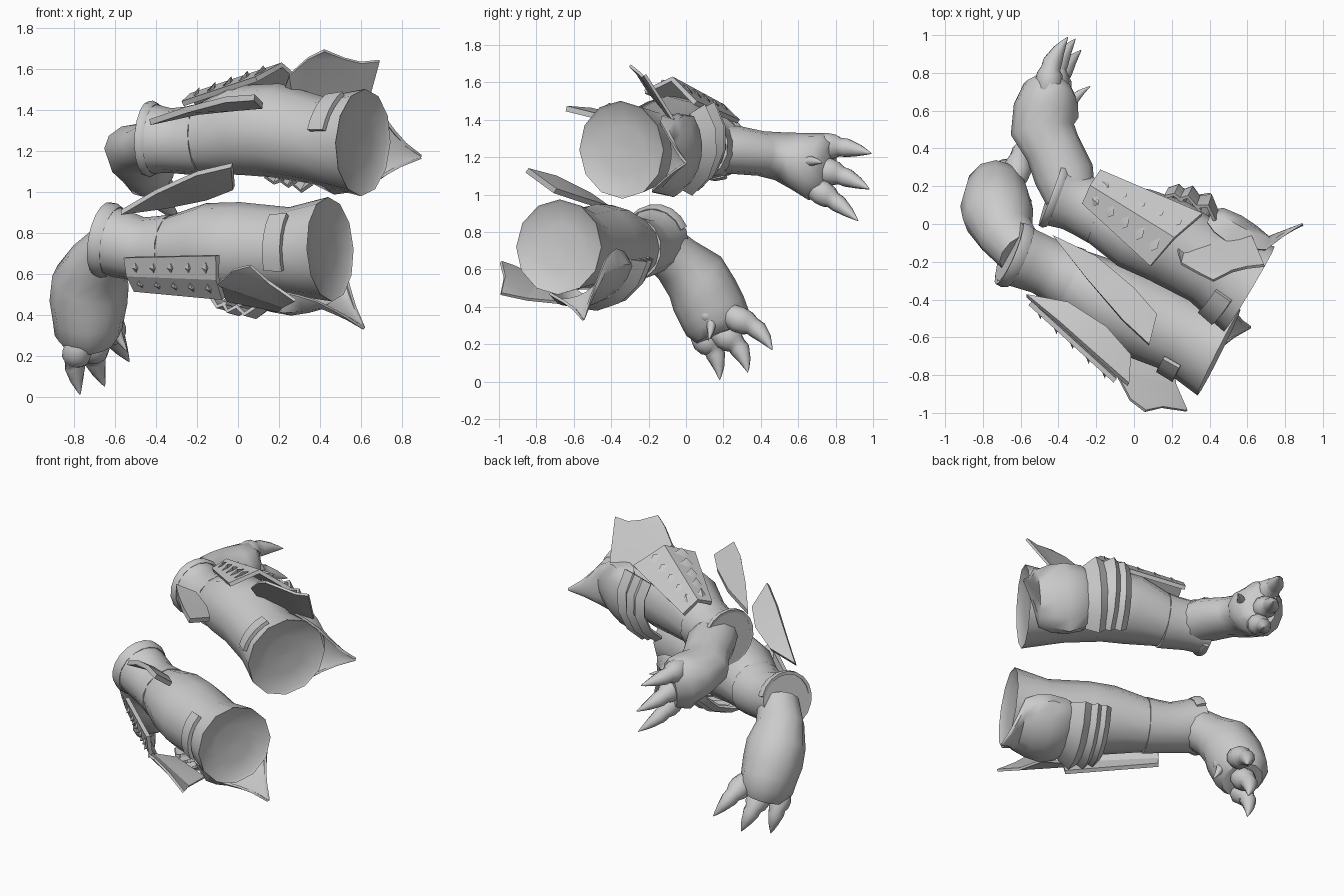
import bpy, bmesh, math
from mathutils import Vector as V

if "Cube" in bpy.data.objects:
    bpy.data.objects.remove(bpy.data.objects["Cube"])

grey = bpy.data.materials.new("plain_grey")
grey.diffuse_color = (0.6, 0.6, 0.6, 1)
grey.use_nodes = True
grey.node_tree.nodes["Principled BSDF"].inputs["Base Color"].default_value = grey.diffuse_color


def finish(name, bm, thick=0.0, angle=35):
    """Turn a bmesh into a named object, thickened and smooth shaded."""
    bmesh.ops.recalc_face_normals(bm, faces=bm.faces)
    me = bpy.data.meshes.new(name)
    bm.to_mesh(me)
    bm.free()
    me.materials.append(grey)
    ob = bpy.data.objects.new(name, me)
    bpy.context.collection.objects.link(ob)
    bpy.ops.object.select_all(action='DESELECT')
    ob.select_set(True)
    bpy.context.view_layer.objects.active = ob
    if thick:
        m = ob.modifiers.new("thickness", 'SOLIDIFY')
        m.thickness, m.offset = thick, 0
        bpy.ops.object.modifier_apply(modifier=m.name)
    bpy.ops.object.shade_smooth_by_angle(angle=math.radians(angle))
    return ob


def grid(name, rows, closed=False, caps=False, thick=0.0, angle=50):
    """Skin rows of points with quads."""
    bm = bmesh.new()
    vs = [[bm.verts.new(p) for p in r] for r in rows]
    n = len(vs[0])
    for a, b in zip(vs, vs[1:]):
        for i in range(n if closed else n - 1):
            j = (i + 1) % n
            bm.faces.new((a[i], a[j], b[j], b[i]))
    if caps:
        bm.faces.new(vs[0])
        bm.faces.new(vs[-1])
    return finish(name, bm, thick, angle)


def arc(c, tangent, out, r1, r2, half, n, closed=False):
    """Points around a centre, starting angles measured from the out direction."""
    t = tangent.normalized()
    u = (out - t * out.dot(t)).normalized()
    w = t.cross(u)
    if closed:
        angs = [2 * math.pi * i / n for i in range(n)]
    else:
        angs = [math.radians(half) * (2 * i / (n - 1) - 1) for i in range(n)]
    return [c + u * math.cos(a) * r1 + w * math.sin(a) * r2 for a in angs]


def loft(name, rings, out, n=12, caps=True, thick=0.0):
    """rings: (x, y, z, radius along out, radius across)."""
    cs = [V(r[:3]) for r in rings]
    rows = []
    for i, r in enumerate(rings):
        t = cs[min(i + 1, len(cs) - 1)] - cs[max(i - 1, 0)]
        rows.append(arc(cs[i], t, V(out), r[3], r[-1], 180, n, True))
    return grid(name, rows, True, caps, thick)


def forearm(name, arm, n=12):
    """Closed sleeve whose elbow end is a shallow dish."""
    rows = []
    for i, r in enumerate(arm):
        t = V(arm[min(i + 1, len(arm) - 1)][:3]) - V(arm[max(i - 1, 0)][:3])
        rows.append(arc(V(r[:3]), t, V((0, 0, 1)), r[3], r[3], 180, n, True))
    c, d = V(arm[0][:3]), (V(arm[1][:3]) - V(arm[0][:3])).normalized()
    dish = [[c + (p - c) * f + d * h for p in rows[0]] for f, h in ((.02, .035), (.5, .028), (.94, .012))]
    grid(name, dish + rows, True, True)


def sample(arm, s):
    """Centre, radius and direction at ring position s."""
    i = min(int(s), len(arm) - 2)
    f = s - i
    a, b = arm[i], arm[i + 1]
    c = V(a[:3]).lerp(V(b[:3]), f)
    lo, hi = arm[max(i - 1, 0)], arm[min(i + 2, len(arm) - 1)]
    return c, a[3] + (b[3] - a[3]) * f, V(hi[:3]) - V(lo[:3])


def patch(name, arm, stops, out, half, thick, n=9):
    """Curved piece over the arm; stops are (ring position, height off arm)."""
    rows = []
    for s, off in stops:
        c, r, t = sample(arm, s)
        rows.append(arc(c, t, V(out), r + off, r + off, half, n))
    return grid(name, rows, thick=thick)


def plate(name, pts, thick):
    bm = bmesh.new()
    bm.faces.new([bm.verts.new(p) for p in pts])
    bmesh.ops.triangulate(bm, faces=bm.faces)
    return finish(name, bm, thick, 20)


def spiked_plate(name, corners, normal, crest):
    """Slab creased along its middle, with rows of low scale-like studs."""
    a, b, c, d = map(V, corners)
    nrm = V(normal).normalized()
    m0, m1 = (a + d) / 2 + nrm * crest[0], (b + c) / 2 + nrm * crest[1]
    grid(name, [(a, b), (m0, m1), (d, c)], thick=0.026, angle=15)
    bm = bmesh.new()
    along = (b - a).normalized() * 0.04
    for i in range(5):
        u = (i + 0.5) / 5.2
        for (p0, p1), (q0, q1) in (((a, b), (m0, m1)), ((m0, m1), (d, c))):
            p, q = p0.lerp(p1, u), q0.lerp(q1, u)
            mid, side = (p + q) / 2, (q - p) * 0.4
            base = [bm.verts.new(mid + k) for k in (along * 0.6, side, -along, -side)]
            tip = bm.verts.new(mid + nrm * 0.04 + along)
            for k in range(4):
                bm.faces.new((base[k], base[(k + 1) % 4], tip))
    finish(name + "_studs", bm)


def elbow_cap(name, arm, out, tip):
    """Domed guard that tapers into a spike."""
    out, tip, rows = V(out), V(tip), []
    for s, off, half in ((1.5, .03, 48), (1.3, .075, 56), (.95, .09, 60), (.55, .065, 55), (.2, .035, 45)):
        c, r, t = sample(arm, s)
        ring = arc(c, t, out, r + off, r + off, half, 9)
        # edges hug the arm while the middle bulges
        for i in (0, 8):
            ring[i] = c + (ring[i] - c).normalized() * (r + 0.012)
        rows.append(ring)
    mid = rows[4][4]
    for f, g in ((0.3, .3), (0.6, .58), (0.97, .97)):
        rows.append([p.lerp(mid, f * .5).lerp(tip, g) for p in rows[4]])
    grid(name, rows, thick=0.015)


def claw(name, base, tip, bend, r=0.058):
    """Rounded finger ending in a curved point."""
    b, t, rings = V(base), V(tip), []
    for f, k in ((-.25, .6), (-.1, 1), (.08, 1.15), (.25, 1.05), (.36, .8), (.5, .8), (.75, .5), (.92, .2), (1, .03)):
        p = b.lerp(t, f) + V(bend) * math.sin(math.pi * max(f, 0))
        rings.append((*p, r * k))
    loft(name, rings, (0.3, 0.2, 1), 10)


def gauntlet(tag, arm, hand, hand_out, front, elbow, tip, buckle, claws, bend):
    forearm(tag + "_forearm", arm[:5])
    cuff = [sample(arm, s) for s in (3.9, 4.4, 5, 5.5, 6)]
    loft(tag + "_wrist_cuff", [(*c, r + 0.008) for c, r, t in cuff], (0, 0, 1), 14)
    patch(tag + "_cuff_lip", arm, ((5.7, .004), (5.85, .014), (6, .008)), front, 150, 0.02, 16)
    loft(tag + "_hand", hand, hand_out, 12)
    elbow_cap(tag + "_elbow_guard", arm, elbow, tip)
    # overlapping bands beside the elbow guard
    for i in range(3):
        s = 1.4 + i * 0.36
        patch(f"{tag}_band_{i + 1}", arm, ((s, .05), (s + .28, .105 - .015 * i), (s + .48, .06 - .01 * i)),
              elbow, 48, 0.018, 5)
    patch(tag + "_buckle", arm, ((buckle[0], .012), (buckle[1], .012)), front, buckle[2], 0.024, 6)
    for i, (b, t, r) in enumerate(claws):
        claw(f"{tag}_claw_{i + 1}", b, t, bend, r)


# upper gauntlet
upper = [(.61, -.345, 1.24, .262), (.40, -.22, 1.25, .215), (.18, -.09, 1.30, .23), (0, -.02, 1.30, .22),
         (-.2, .07, 1.25, .163), (-.33, .12, 1.25, .15), (-.44, .16, 1.26, .165)]
gauntlet("upper", upper,
         [(-.33, .12, 1.25, .13, .13), (-.37, .26, 1.24, .16, .13), (-.43, .40, 1.22, .15, .12),
          (-.485, .50, 1.205, .17, .13), (-.465, .60, 1.18, .175, .155), (-.44, .70, 1.15, .15, .185),
          (-.41, .76, 1.14, .09, .15)],
         (1, 0, 0), (-.34, -.64, .6), (.43, .9, -.2), (.9, 0, 1.17), (.32, .72, 27),
         [((-.45, .73, 1.26), (-.35, .99, 1.22), .064), ((-.42, .74, 1.13), (-.31, .98, 1.03), .064),
          ((-.40, .71, 1.02), (-.28, .92, .86), .06), ((-.34, .60, 1.17), (-.23, .73, 1.17), .035)],
         (-.03, 0, .01))
plate("upper_elbow_fin", [(.22, -.08, 1.47), (.25, -.21, 1.57), (.34, -.26, 1.65), (.42, -.30, 1.69),
                          (.52, -.25, 1.65), (.60, -.23, 1.63), (.69, -.22, 1.64), (.63, -.08, 1.42),
                          (.58, 0, 1.28), (.3, 0, 1.28)], 0.016)
plate("upper_side_blade", [(-.43, -.06, 1.34), (-.2, -.17, 1.39), (0, -.34, 1.41), (.12, -.48, 1.42),
                           (.08, -.64, 1.46), (-.06, -.51, 1.45), (-.25, -.29, 1.40)], 0.03)
spiked_plate("upper_forearm_plate", [(-.27, .11, 1.43), (.09, -.22, 1.55), (.36, .05, 1.49), (-.18, .28, 1.39)],
             (-.1, .1, 1), (.06, .10))

# lower gauntlet
lower = [(.45, -.68, .72, .255), (.25, -.58, .71, .215), (0, -.47, .72, .23), (-.15, -.40, .73, .215),
         (-.35, -.28, .71, .165), (-.48, -.22, .72, .15), (-.66, -.15, .77, .165)]
gauntlet("lower", lower,
         [(-.60, -.15, .74, .13, .13), (-.68, -.05, .65, .155, .14), (-.72, .05, .56, .19, .175),
          (-.73, .10, .46, .19, .185), (-.73, .14, .38, .175, .185), (-.73, .17, .31, .165, .18),
          (-.72, .19, .25, .12, .14)],
         (1, 0, 0), (-.45, -.85, .2), (.1, .48, -.85), (.62, -.55, .33), (.7, 1.12, 36),
         [((-.78, .09, .23), (-.77, .18, .01), .064), ((-.70, .20, .25), (-.65, .33, .05), .066),
          ((-.62, .26, .34), (-.53, .46, .17), .064), ((-.60, .10, .36), (-.54, .12, .22), .035)],
         (-.02, .025, .02))
plate("lower_elbow_fin", [(-.1, -.78, .55), (-.02, -.93, .62), (.06, -.99, .64), (.15, -.97, .56),
                          (.28, -.99, .47), (.22, -.85, .44), (.2, -.65, .42), (-.05, -.6, .47)], 0.016)
plate("lower_side_blade", [(-.57, -.38, .90), (-.4, -.52, 1.0), (-.2, -.70, 1.09), (-.03, -.85, 1.13),
                           (-.02, -.70, 1.02), (-.15, -.55, .97), (-.35, -.42, .93)], 0.03)
spiked_plate("lower_forearm_plate", [(-.55, -.42, .68), (-.1, -.83, .69), (-.07, -.75, .48), (-.50, -.36, .52)],
             (-.6, -.7, -.4), (.02, .025))
